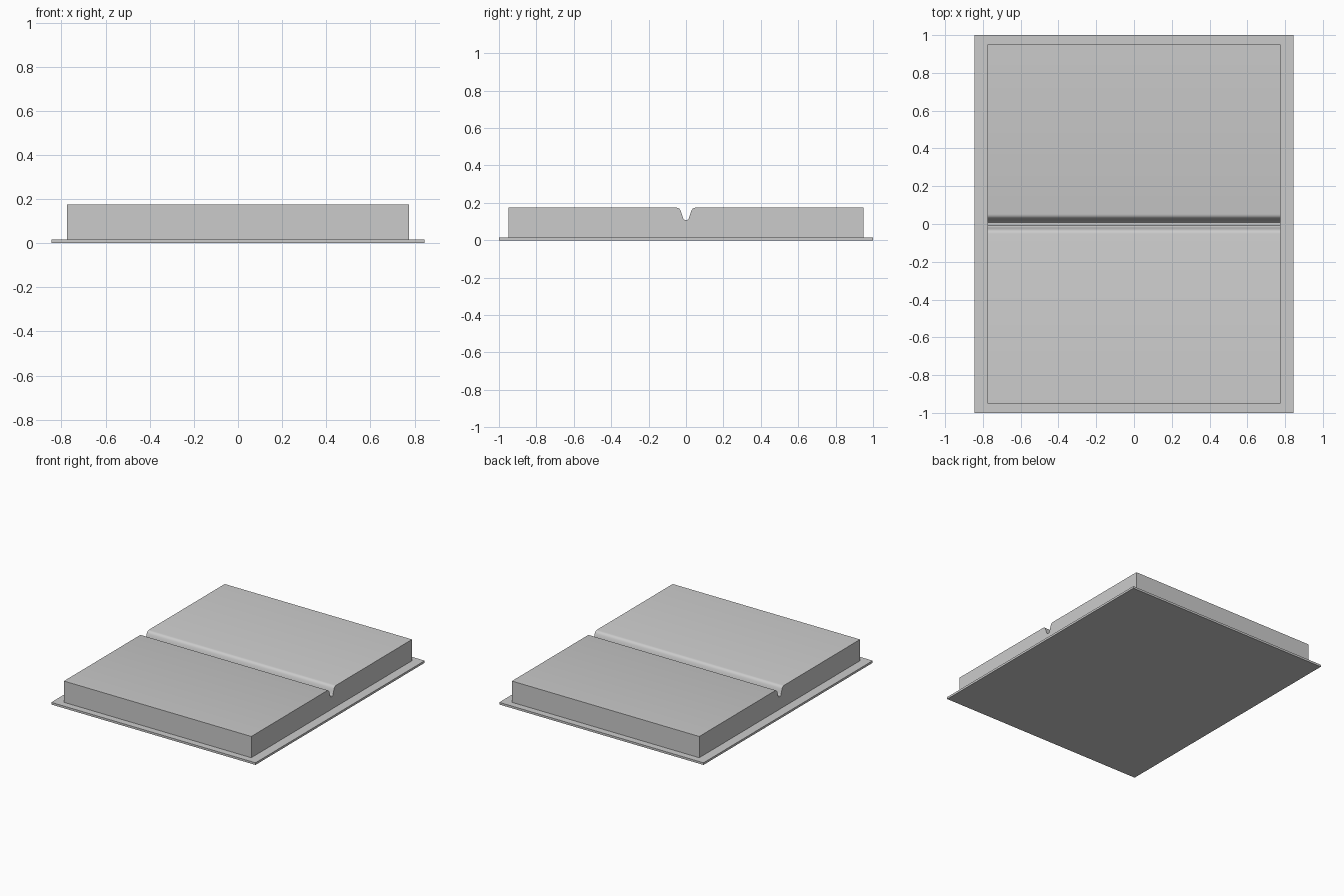
import bpy, bmesh

if "Cube" in bpy.data.objects:
    bpy.data.objects.remove(bpy.data.objects["Cube"])

COVER_TOP = 0.016
PAGE_TOP = 0.175


def extrude_profile(name, profile, half_width):
    """Solid made by sweeping a (y, z) outline along x."""
    bm = bmesh.new()
    face = bm.faces.new([bm.verts.new((-half_width, y, z)) for y, z in profile])
    swept = bmesh.ops.extrude_face_region(bm, geom=[face])["geom"]
    moved = [v for v in swept if isinstance(v, bmesh.types.BMVert)]
    bmesh.ops.translate(bm, vec=(2 * half_width, 0, 0), verts=moved)
    bmesh.ops.recalc_face_normals(bm, faces=bm.faces)
    mesh = bpy.data.meshes.new(name)
    bm.to_mesh(mesh)
    bm.free()
    obj = bpy.data.objects.new(name, mesh)
    bpy.context.collection.objects.link(obj)
    return obj


# Thin flat cover of the open book
extrude_profile("cover", [(-1, 0), (1, 0), (1, COVER_TOP), (-1, COVER_TOP)], 0.845)

# Page block with a rounded gutter along the spine, mirrored about y = 0
half = [(0.95, COVER_TOP), (0.95, PAGE_TOP), (0.052, PAGE_TOP), (0.043, 0.173),
        (0.035, 0.168), (0.029, 0.159), (0.024, 0.145), (0.019, 0.129),
        (0.014, 0.115), (0.008, 0.109)]
profile = half + [(-y, z) for y, z in reversed(half)]
pages = extrude_profile("pages", profile, 0.775)

# Smooth the gutter curve while the block edges stay sharp
bpy.context.view_layer.objects.active = pages
pages.select_set(True)
bpy.ops.object.shade_smooth_by_angle(angle=0.6)
